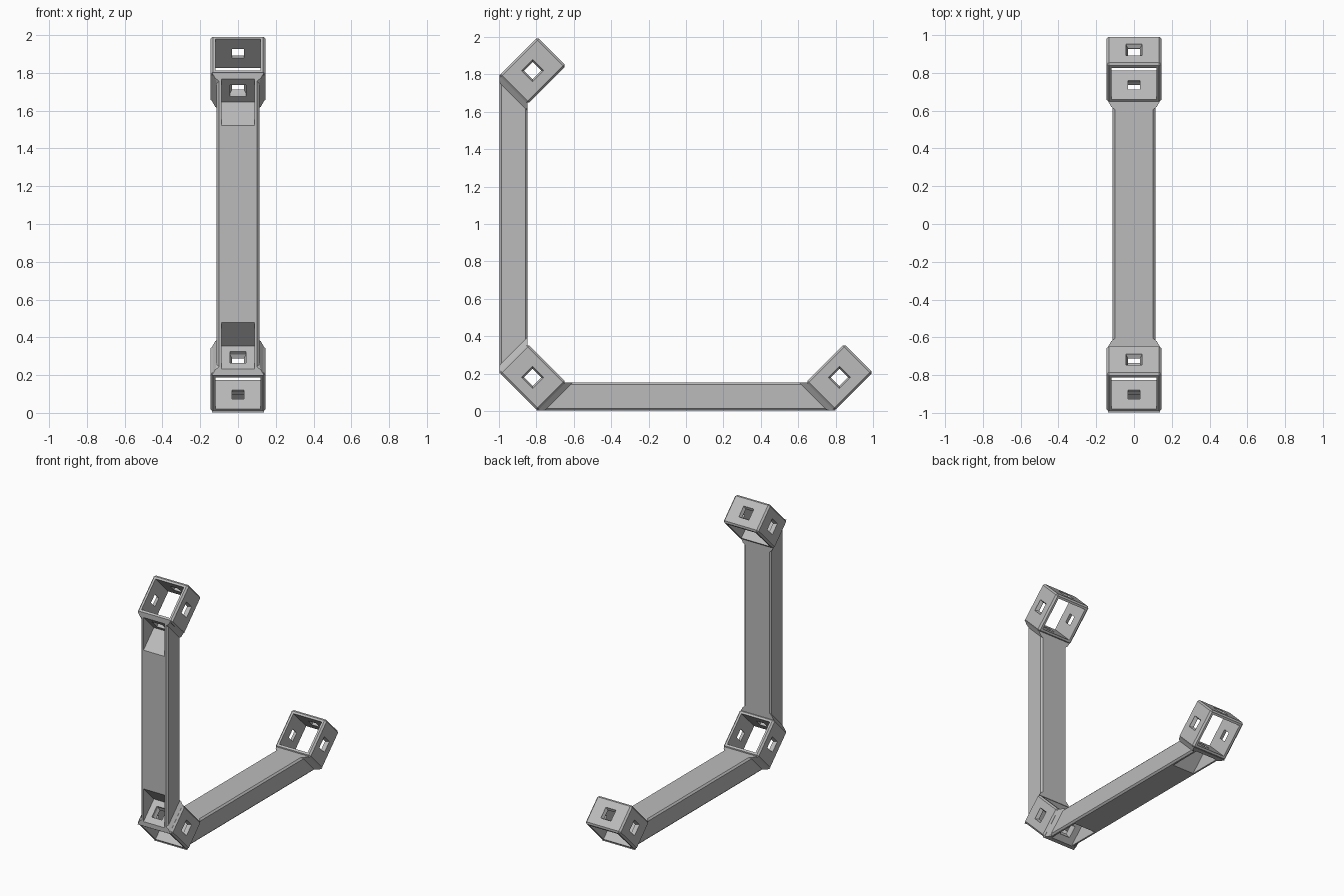
import bpy, bmesh, math
from mathutils import Matrix, Vector

if "Cube" in bpy.data.objects:
    bpy.data.objects.remove(bpy.data.objects["Cube"])

A, B = 0.1455, 0.108          # socket half width, half length
INNER = 0.118                 # socket opening half width
DEPTH = 0.153                 # bar thickness
START = 0.206                 # where a bar meets its socket on the outer side
HOLE_OUT, HOLE_IN = 0.042, 0.033

grey = bpy.data.materials.new("plain_grey")
grey.diffuse_color = (0.5, 0.5, 0.5, 1)
grey.use_nodes = True
grey.node_tree.nodes["Principled BSDF"].inputs["Base Color"].default_value = grey.diffuse_color


def to_object(name, bm):
    bmesh.ops.recalc_face_normals(bm, faces=bm.faces)
    mesh = bpy.data.meshes.new(name)
    bm.to_mesh(mesh)
    bm.free()
    mesh.materials.append(grey)
    obj = bpy.data.objects.new(name, mesh)
    bpy.context.collection.objects.link(obj)
    return obj


def loft(bm, sections):
    """Skin closed rings of points and cap both ends."""
    rings = [[bm.verts.new(p) for p in s] for s in sections]
    n = len(rings[0])
    for r, s in zip(rings, rings[1:]):
        for i in range(n):
            bm.faces.new((r[i], r[(i + 1) % n], s[(i + 1) % n], s[i]))
    bm.faces.new(rings[0])
    bm.faces.new(rings[-1])


def cut(obj, cutter):
    mod = obj.modifiers.new("cut", 'BOOLEAN')
    mod.operation, mod.solver, mod.object = 'DIFFERENCE', 'EXACT', cutter
    bpy.context.view_layer.objects.active = obj
    bpy.ops.object.modifier_apply(modifier=mod.name)


def box(bm, x, y, z):
    return bmesh.ops.create_cube(bm, size=2, matrix=Matrix.Diagonal((x, y, z, 1)))


# tapered square holes in the four socket walls
def hole_cutter(frame):
    bm = bmesh.new()
    for k in range(4):
        turn = Matrix.Rotation(k * math.pi / 2, 4, 'Y')
        loft(bm, [[frame @ turn @ Vector((sx * h, sy * h, d))
                   for sx, sy in ((-1, -1), (1, -1), (1, 1), (-1, 1))]
                  for d, h in ((A - 0.05, HOLE_IN), (A - 0.022, HOLE_IN),
                               (A - 0.004, HOLE_OUT), (A + 0.03, HOLE_OUT))])
    return to_object("hole_cutter", bm)


# square tube sockets
helpers, hole_cutters = [], []
for name, y, z, angle in (("top_socket", -0.82, 1.82, -45),
                          ("corner_socket", -0.82, 0.18, 45),
                          ("end_socket", 0.82, 0.18, -45)):
    frame = Matrix.Translation((0, y, z)) @ Matrix.Rotation(math.radians(angle), 4, 'X')
    bm = bmesh.new()
    box(bm, A, B, A)
    bmesh.ops.bevel(bm, geom=bm.edges[:], offset=0.012, segments=1, affect='EDGES')
    bm.transform(frame)
    socket = to_object(name, bm)
    bm = bmesh.new()
    box(bm, INNER, 0.3, INNER)
    bm.transform(frame)
    opening = to_object("opening_cutter", bm)
    holes = hole_cutter(frame)
    cut(socket, opening)
    cut(socket, holes)
    helpers += [opening, holes]
    hole_cutters.append(holes)


# bars with flared, mitred ends and a wedge pocket behind each socket
def bar(name, place, holes):
    def section(shift, x, flip):
        pts = []
        for sx, v in ((-1, 0.002), (1, 0.002), (1, DEPTH), (-1, DEPTH)):
            u = START + v + shift
            pts.append(place(sx * x, 2 - u if flip else u, v))
        return pts

    bm = bmesh.new()
    loft(bm, [section(-0.01, 0.138, False), section(0.035, 0.1125, False),
              section(0.035, 0.1125, True), section(-0.01, 0.138, True)])
    long_edges = [e for e in bm.edges if e.calc_length() > 0.8]
    bmesh.ops.bevel(bm, geom=long_edges, offset=0.012, segments=1, affect='EDGES')
    obj = to_object(name, bm)
    bm = bmesh.new()
    for flip in (False, True):
        wedge = ((-0.02, 0.21), (-0.02, 0.50), (0.125, 0.355))
        loft(bm, [[place(x, 2 - u if flip else u, v) for v, u in wedge]
                  for x in (-0.088, 0.088)])
    pocket = to_object("pocket_cutter", bm)
    helpers.append(pocket)
    for c in [pocket] + holes:
        cut(obj, c)


bar("upright_bar", lambda x, u, v: (x, v - 1, u), hole_cutters[:2])
bar("floor_bar", lambda x, u, v: (x, u - 1, v), hole_cutters[1:])

# clear away the cutters
for h in helpers:
    bpy.data.objects.remove(h)
